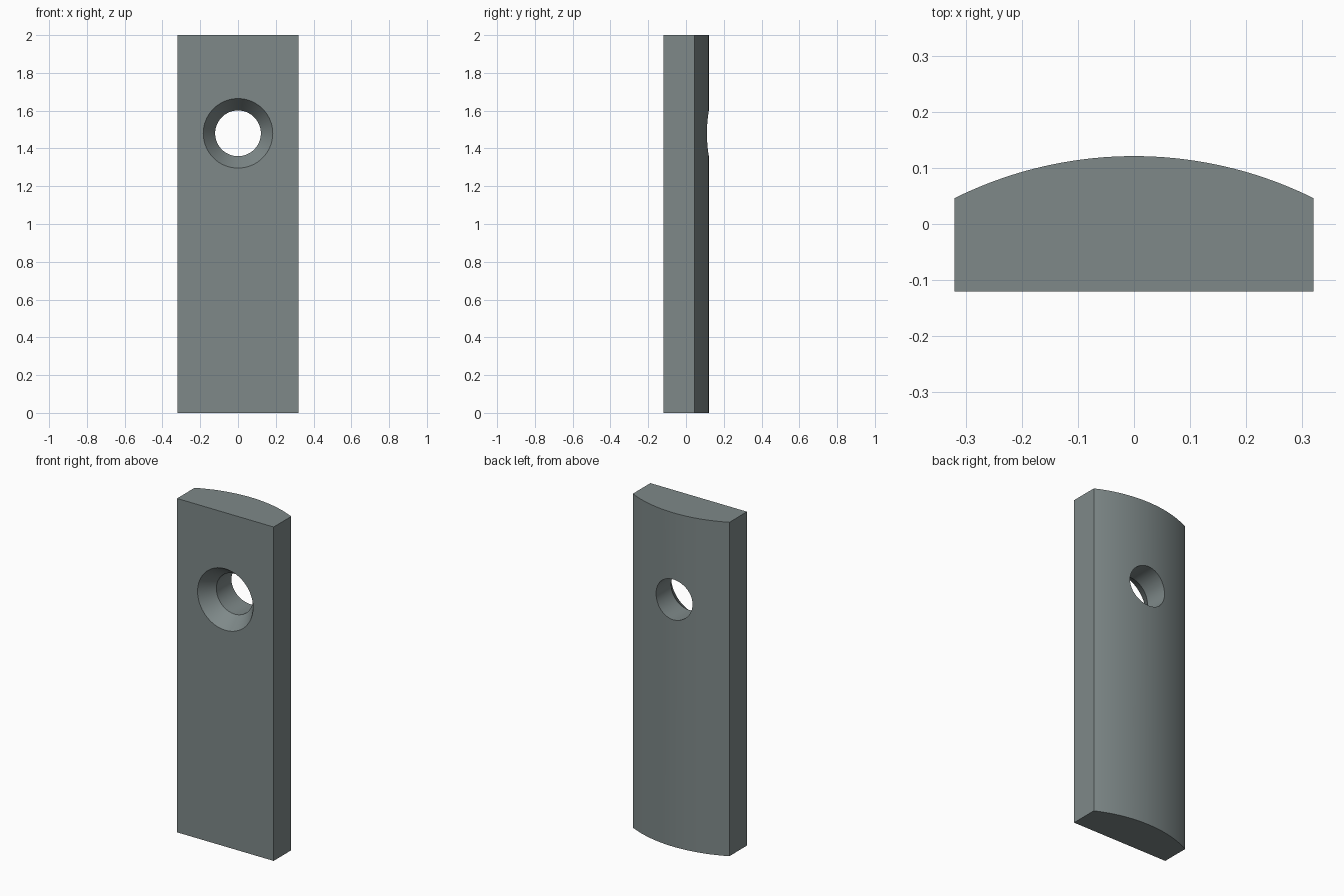
import bpy, bmesh, math

if "Cube" in bpy.data.objects:
    bpy.data.objects.remove(bpy.data.objects["Cube"])

HALF_W, FRONT, EDGE, CROWN = 0.32, -0.12, 0.046, 0.121
HOLE_Z, HOLE_R, SINK_R, SINK_DEPTH = 1.48, 0.121, 0.184, 0.088

steel = bpy.data.materials.new("grey_steel")
steel.diffuse_color = (0.21, 0.25, 0.25, 1)
steel.use_nodes = True
steel.node_tree.nodes["Principled BSDF"].inputs["Base Color"].default_value = steel.diffuse_color


def make_object(name, bm):
    bmesh.ops.recalc_face_normals(bm, faces=bm.faces)
    mesh = bpy.data.meshes.new(name)
    bm.to_mesh(mesh)
    bm.free()
    mesh.materials.append(steel)
    obj = bpy.data.objects.new(name, mesh)
    bpy.context.collection.objects.link(obj)
    return obj


# Plate: flat front, crowned back, extruded upward
rise = CROWN - EDGE
radius = (HALF_W ** 2 + rise ** 2) / (2 * rise)
sweep = math.asin(HALF_W / radius)
profile = [(-HALF_W, FRONT), (HALF_W, FRONT)]
STEPS = 48
for i in range(STEPS + 1):
    a = sweep * (1 - 2 * i / STEPS)
    profile.append((radius * math.sin(a), CROWN - radius + radius * math.cos(a)))
bm = bmesh.new()
base = bm.faces.new([bm.verts.new((x, y, 0)) for x, y in profile])
top = bmesh.ops.extrude_face_region(bm, geom=[base])["geom"]
bmesh.ops.translate(bm, vec=(0, 0, 2),
                    verts=[v for v in top if isinstance(v, bmesh.types.BMVert)])
plate = make_object("plate", bm)

# Countersunk hole cutter: lathed rings along y, cone continued past the front
slope = (SINK_R - HOLE_R) / SINK_DEPTH
rings = [(FRONT - 0.05, SINK_R + 0.05 * slope),
         (FRONT + SINK_DEPTH, HOLE_R), (0.3, HOLE_R)]
SEG = 64
bm = bmesh.new()
loops = []
for y, r in rings:
    loops.append([bm.verts.new((r * math.cos(2 * math.pi * k / SEG), y,
                                HOLE_Z + r * math.sin(2 * math.pi * k / SEG)))
                  for k in range(SEG)])
for a, b in zip(loops, loops[1:]):
    for k in range(SEG):
        n = (k + 1) % SEG
        bm.faces.new((a[k], a[n], b[n], b[k]))
bm.faces.new(loops[0])
bm.faces.new(loops[-1])
cutter = make_object("hole_cutter", bm)
cutter.hide_render = True

# Cut the hole, then smooth the curved surfaces
cut = plate.modifiers.new("countersunk_hole", 'BOOLEAN')
cut.operation = 'DIFFERENCE'
cut.solver = 'EXACT'
cut.object = cutter
bpy.ops.object.select_all(action='DESELECT')
plate.select_set(True)
bpy.context.view_layer.objects.active = plate
bpy.ops.object.modifier_apply(modifier=cut.name)
bpy.data.objects.remove(cutter)
bpy.ops.object.shade_smooth_by_angle(angle=math.radians(20))
